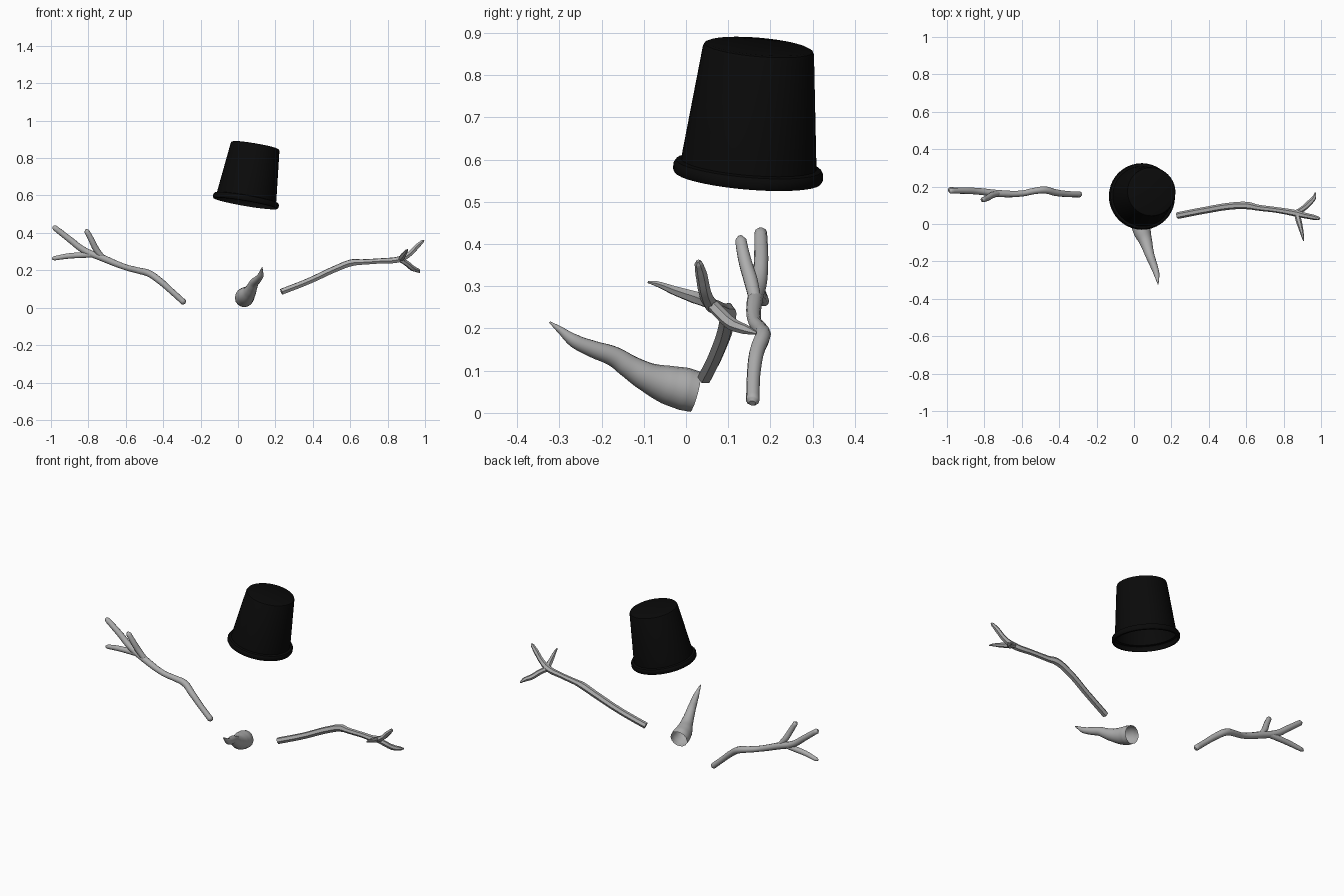
import bpy, bmesh, math
from mathutils import Vector

cube = bpy.data.objects.get("Cube")
if cube:
    bpy.data.objects.remove(cube, do_unlink=True)


def material(name, value):
    m = bpy.data.materials.new(name)
    m.use_nodes = True
    col = (value, value, value, 1)
    m.diffuse_color = col
    m.node_tree.nodes["Principled BSDF"].inputs["Base Color"].default_value = col
    return m


black = material("hat black", 0.003)
grey = material("plain grey", 0.42)


def smooth(ob, angle):
    bpy.ops.object.select_all(action='DESELECT')
    ob.select_set(True)
    bpy.context.view_layer.objects.active = ob
    bpy.ops.object.shade_smooth_by_angle(angle=math.radians(angle))


def tube(name, paths, bevel_res, caps=True, angle=60):
    """Sweep round sections along smooth paths of (x, y, z, radius)."""
    cu = bpy.data.curves.new(name, 'CURVE')
    cu.dimensions = '3D'
    cu.bevel_depth = 1.0
    cu.bevel_resolution = bevel_res
    cu.resolution_u = 5
    cu.use_fill_caps = caps
    for pts in paths:
        sp = cu.splines.new('BEZIER')
        sp.bezier_points.add(len(pts) - 1)
        for bp, (x, y, z, r) in zip(sp.bezier_points, pts):
            bp.co = (x, y, z)
            bp.radius = r
            bp.handle_left_type = bp.handle_right_type = 'AUTO'
    ob = bpy.data.objects.new(name, cu)
    bpy.context.collection.objects.link(ob)
    bpy.ops.object.select_all(action='DESELECT')
    ob.select_set(True)
    bpy.context.view_layer.objects.active = ob
    bpy.ops.object.convert(target='MESH')
    ob = bpy.context.view_layer.objects.active
    ob.data.materials.clear()
    ob.data.materials.append(grey)
    smooth(ob, angle)
    return ob


# Tilted bucket hat: lathed profile of (radius, height), open underneath
profile = [(0.164, 0.0), (0.174, 0.001), (0.178, 0.007), (0.178, 0.022),
           (0.173, 0.030), (0.161, 0.033), (0.132, 0.308), (0.129, 0.314),
           (0.122, 0.317)]
SIDES = 40
bm = bmesh.new()
rings = []
for r, h in profile:
    rings.append([bm.verts.new((r * math.cos(a), r * math.sin(a), h))
                  for a in (2 * math.pi * i / SIDES for i in range(SIDES))])
for low, high in zip(rings, rings[1:]):
    for i in range(SIDES):
        j = (i + 1) % SIDES
        bm.faces.new((low[i], low[j], high[j], high[i]))
bm.faces.new(rings[-1])
me = bpy.data.meshes.new("bucket_hat")
bm.to_mesh(me)
bm.free()
hat = bpy.data.objects.new("bucket_hat", me)
bpy.context.collection.objects.link(hat)
me.materials.append(black)
hat.location = (0.040, 0.146, 0.557)
hat.rotation_euler = Vector((0.17, 0.085, 1)).to_track_quat('Z', 'Y').to_euler()
smooth(hat, 40)

# Carrot nose: open at the wide end, curling up to a thin tip
tube("carrot_nose", [[
    (0.032, 0.022, 0.050, 0.049), (0.036, -0.005, 0.057, 0.051),
    (0.045, -0.045, 0.067, 0.046), (0.062, -0.092, 0.085, 0.035),
    (0.075, -0.135, 0.110, 0.028), (0.086, -0.170, 0.133, 0.024),
    (0.105, -0.220, 0.151, 0.020), (0.120, -0.265, 0.171, 0.016),
    (0.126, -0.300, 0.198, 0.008), (0.129, -0.323, 0.215, 0.002)]],
    6, caps=False)

# Right stick arm: bent twig with three fingers
tube("right_stick_arm", [
    [(-0.284, 0.157, 0.023, 0.008), (-0.290, 0.158, 0.029, 0.016),
     (-0.355, 0.160, 0.088, 0.016), (-0.420, 0.168, 0.145, 0.018),
     (-0.478, 0.182, 0.184, 0.019), (-0.535, 0.176, 0.199, 0.017),
     (-0.600, 0.163, 0.216, 0.016), (-0.725, 0.163, 0.266, 0.019),
     (-0.825, 0.174, 0.308, 0.018), (-0.900, 0.178, 0.365, 0.017),
     (-0.980, 0.177, 0.427, 0.015), (-0.990, 0.177, 0.434, 0.006)],
    [(-0.770, 0.168, 0.284, 0.016), (-0.840, 0.174, 0.281, 0.016),
     (-0.910, 0.178, 0.276, 0.015), (-0.982, 0.185, 0.264, 0.012),
     (-0.995, 0.185, 0.262, 0.005)],
    [(-0.725, 0.164, 0.268, 0.015), (-0.760, 0.153, 0.315, 0.017),
     (-0.780, 0.141, 0.355, 0.016), (-0.808, 0.130, 0.408, 0.014),
     (-0.814, 0.129, 0.418, 0.006)]],
    3)

# Left stick arm: angular twig with a knobbly elbow and three thin fingers
tube("left_stick_arm", [
    [(0.232, 0.045, 0.085, 0.018), (0.377, 0.073, 0.142, 0.018),
     (0.530, 0.097, 0.212, 0.019), (0.610, 0.098, 0.241, 0.020),
     (0.660, 0.088, 0.244, 0.016), (0.756, 0.076, 0.250, 0.015),
     (0.870, 0.056, 0.261, 0.018), (0.915, 0.045, 0.285, 0.015),
     (0.960, 0.036, 0.330, 0.014), (0.986, 0.030, 0.354, 0.010),
     (0.994, 0.028, 0.360, 0.004)],
    [(0.860, 0.056, 0.262, 0.014), (0.900, 0.079, 0.238, 0.015),
     (0.935, 0.110, 0.210, 0.015), (0.962, 0.140, 0.198, 0.012),
     (0.970, 0.167, 0.189, 0.004)],
    [(0.870, 0.056, 0.260, 0.014), (0.880, 0.020, 0.274, 0.016),
     (0.892, -0.025, 0.289, 0.012), (0.903, -0.070, 0.306, 0.007),
     (0.907, -0.090, 0.310, 0.003)]],
    1, angle=35)
